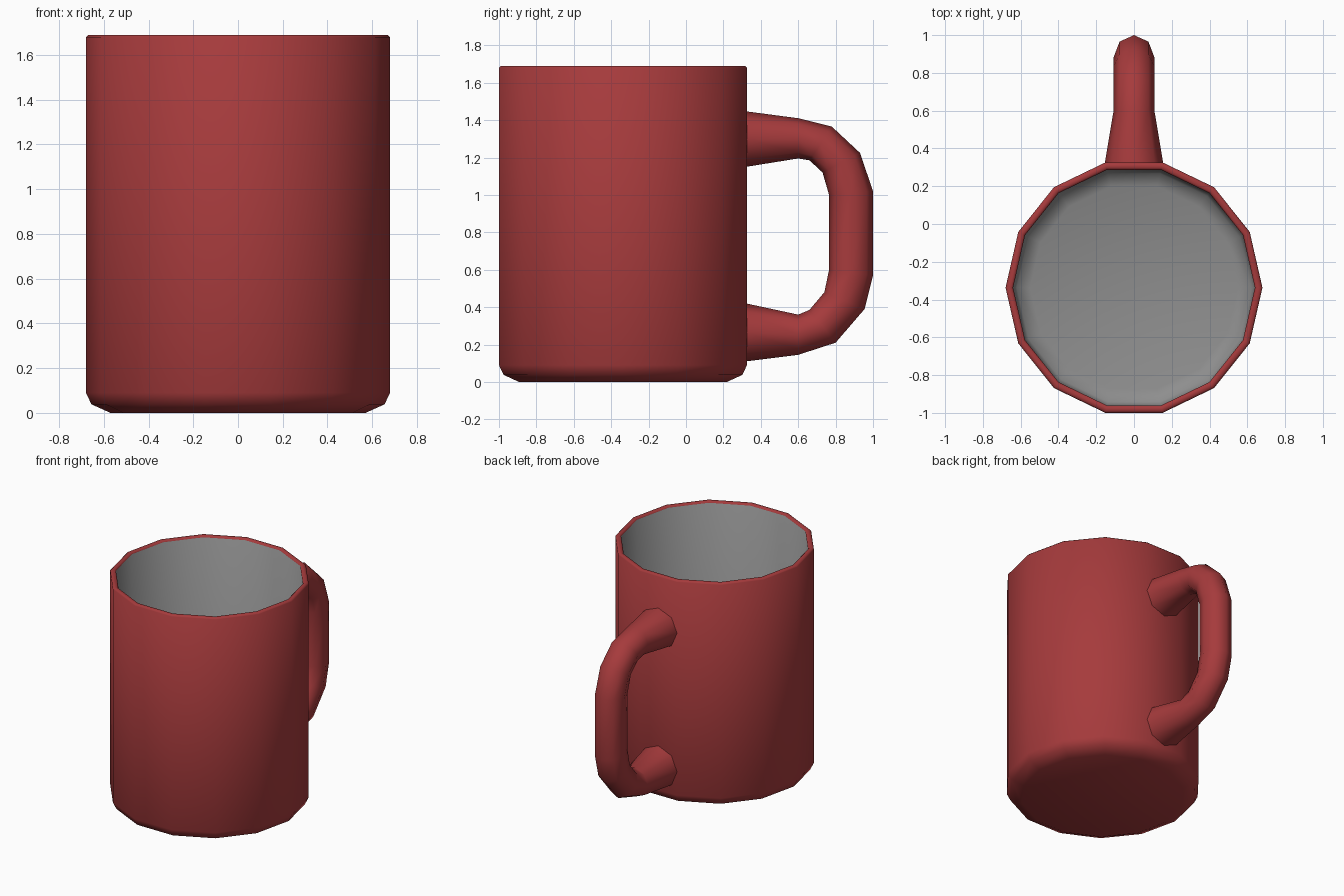
import bpy, bmesh, math
from mathutils import Vector

if "Cube" in bpy.data.objects:
    bpy.data.objects.remove(bpy.data.objects["Cube"])


def material(name, rgb):
    m = bpy.data.materials.new(name)
    m.diffuse_color = (*rgb, 1.0)
    m.use_nodes = True
    m.node_tree.nodes["Principled BSDF"].inputs["Base Color"].default_value = m.diffuse_color
    return m


RED = material("red glaze", (0.38, 0.043, 0.045))
GREY = material("grey interior", (0.27, 0.27, 0.27))


def loft(name, rings, mats, grey_from=None):
    """Skin a list of point rings, close both ends; rings after grey_from are grey."""
    bm = bmesh.new()
    vs = [[bm.verts.new(p) for p in ring] for ring in rings]
    n = len(rings[0])
    for i, (a, b) in enumerate(zip(vs, vs[1:])):
        for k in range(n):
            f = bm.faces.new((a[k], a[(k + 1) % n], b[(k + 1) % n], b[k]))
            f.material_index = int(grey_from is not None and i >= grey_from)
    bm.faces.new(vs[0][::-1])
    end = bm.faces.new(vs[-1])
    end.material_index = int(grey_from is not None)
    bmesh.ops.recalc_face_normals(bm, faces=bm.faces)
    mesh = bpy.data.meshes.new(name)
    bm.to_mesh(mesh)
    bm.free()
    for m in mats:
        mesh.materials.append(m)
    ob = bpy.data.objects.new(name, mesh)
    bpy.context.collection.objects.link(ob)
    bpy.context.view_layer.objects.active = ob
    ob.select_set(True)
    bpy.ops.object.shade_smooth_by_angle(angle=math.radians(60))
    ob.select_set(False)
    return ob


# Cup: 14-sided profile, outside from foot to rim, then down the inside
SIDES, CENTRE_Y = 14, -0.337
profile = [(0.57, 0.0), (0.655, 0.038), (0.68, 0.09), (0.68, 1.68), (0.67, 1.69),
           (0.65, 1.69), (0.64, 1.68), (0.64, 0.13), (0.62, 0.085), (0.55, 0.06)]
rings = [[(r * math.cos(2 * math.pi * k / SIDES),
           CENTRE_Y + r * math.sin(2 * math.pi * k / SIDES), z) for k in range(SIDES)]
         for r, z in profile]
loft("cup", rings, [RED, GREY], grey_from=6)

# Handle: octagonal sections given by outer (y, z), inner (y, z) and half width
sections = [
    ((0.32, 1.447), (0.32, 1.15), 0.155), ((0.60, 1.41), (0.60, 1.195), 0.108),
    ((0.78, 1.365), (0.66, 1.185), 0.108), ((0.93, 1.225), (0.73, 1.12), 0.108),
    ((1.0, 1.02), (0.765, 1.0), 0.108), ((1.0, 0.57), (0.765, 0.60), 0.108),
    ((0.955, 0.39), (0.74, 0.48), 0.108), ((0.80, 0.21), (0.66, 0.385), 0.108),
    ((0.60, 0.145), (0.60, 0.36), 0.108), ((0.32, 0.11), (0.32, 0.42), 0.155)]
rings = []
for outer, inner, half in sections:
    o, i = Vector((0, *outer)), Vector((0, *inner))
    mid, arm = (o + i) / 2, (o - i) / 2
    rings.append([mid + arm * math.cos(k * math.pi / 4)
                  + Vector((half * math.sin(k * math.pi / 4), 0, 0)) for k in range(8)])
loft("handle", rings, [RED])
